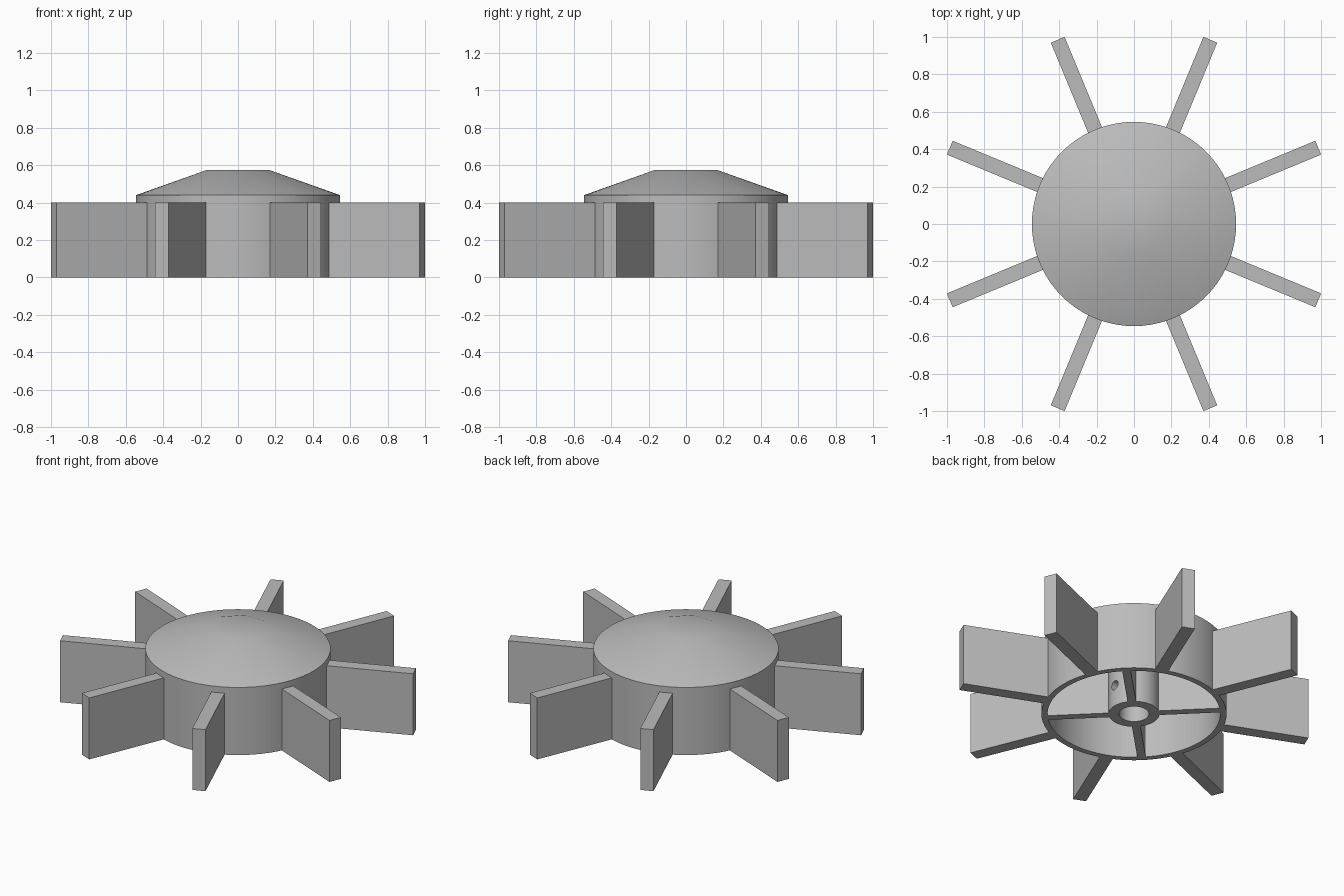
import bpy, bmesh
from math import radians, sin, cos, tau, pi
from mathutils import Matrix

cube = bpy.data.objects.get("Cube")
if cube:
    bpy.data.objects.remove(cube)

R, WALL, CEIL, RIM, TOP = 0.546, 0.51, 0.40, 0.44, 0.575
HUB, BORE = 0.15, 0.088
SEG = 72

grey = bpy.data.materials.new("plain grey")
grey.use_nodes = True
COLOUR = (0.5, 0.5, 0.5, 1)
grey.diffuse_color = COLOUR
grey.node_tree.nodes["Principled BSDF"].inputs["Base Color"].default_value = COLOUR


def finish(name, bm, smooth=False):
    bmesh.ops.recalc_face_normals(bm, faces=bm.faces)
    mesh = bpy.data.meshes.new(name)
    bm.to_mesh(mesh)
    bm.free()
    mesh.materials.append(grey)
    obj = bpy.data.objects.new(name, mesh)
    bpy.context.collection.objects.link(obj)
    if smooth:
        shade(obj)
    return obj


def shade(obj):
    bpy.ops.object.select_all(action='DESELECT')
    obj.select_set(True)
    bpy.context.view_layer.objects.active = obj
    bpy.ops.object.shade_smooth_by_angle(angle=radians(30))


def ring(bm, r, z, n=SEG, turn=0.0):
    return [bm.verts.new((r * cos(turn + tau * i / n), r * sin(turn + tau * i / n), z))
            for i in range(n)]


def bridge(bm, a, b):
    for i in range(len(a)):
        j = (i + 1) % len(a)
        bm.faces.new((a[i], a[j], b[j], b[i]))


def radial_box(name, angle, r0, r1, width, height):
    bm = bmesh.new()
    bmesh.ops.create_cube(bm, size=1)
    bmesh.ops.scale(bm, verts=bm.verts, vec=(r1 - r0, width, height))
    bmesh.ops.translate(bm, verts=bm.verts, vec=((r0 + r1) / 2, 0, height / 2))
    bmesh.ops.rotate(bm, verts=bm.verts, matrix=Matrix.Rotation(angle, 3, 'Z'))
    return finish(name, bm)


# Hollow drum, open at the bottom with a flat ceiling inside
bm = bmesh.new()
loops = [ring(bm, r, z) for r, z in ((R, RIM), (R, 0), (WALL, 0), (WALL, CEIL))]
for a, b in zip(loops, loops[1:]):
    bridge(bm, a, b)
bm.faces.new(loops[-1])
bm.faces.new(loops[0])
finish("drum", bm, True)

# Shallow cap that runs from the round rim to an eight-sided flat top
bm = bmesh.new()
ring(bm, R, RIM)
ring(bm, 0.18, TOP, 8, pi / 8)
bmesh.ops.convex_hull(bm, input=bm.verts)
under = [f for f in bm.faces if all(v.co.z < RIM + 0.01 for v in f.verts)]
bmesh.ops.delete(bm, geom=under, context='FACES_ONLY')
finish("cap", bm, True)

# Central hub with a shaft bore
bm = bmesh.new()
loops = [ring(bm, r, z) for r, z in ((HUB, CEIL), (HUB, 0), (BORE, 0), (BORE, CEIL))]
for a, b in zip(loops, loops[1:] + loops[:1]):
    bridge(bm, a, b)
hub = finish("hub", bm)

# Set-screw hole drilled through one side of the hub
bm = bmesh.new()
bmesh.ops.create_cone(bm, cap_ends=True, segments=24, radius1=0.03, radius2=0.03, depth=0.16,
                      matrix=Matrix.Translation((0.12, 0, 0.14)) @ Matrix.Rotation(pi / 2, 4, 'Y'))
drill = finish("screw_hole_cutter", bm)
drill.hide_render = True
cut = hub.modifiers.new("screw hole", 'BOOLEAN')
cut.operation = 'DIFFERENCE'
cut.solver = 'EXACT'
cut.object = drill
bpy.context.view_layer.objects.active = hub
bpy.ops.object.modifier_apply(modifier=cut.name)
bpy.data.objects.remove(drill)
shade(hub)

# Four inner spokes between hub and drum wall
for i in range(4):
    radial_box(f"spoke_{i + 1}", radians(45 + 90 * i), HUB - 0.01, WALL + 0.01, 0.05, CEIL)

# Eight paddle blades
for i in range(8):
    radial_box(f"blade_{i + 1}", radians(22.5 + 45 * i), WALL + 0.015, 1.066, 0.08, CEIL)
